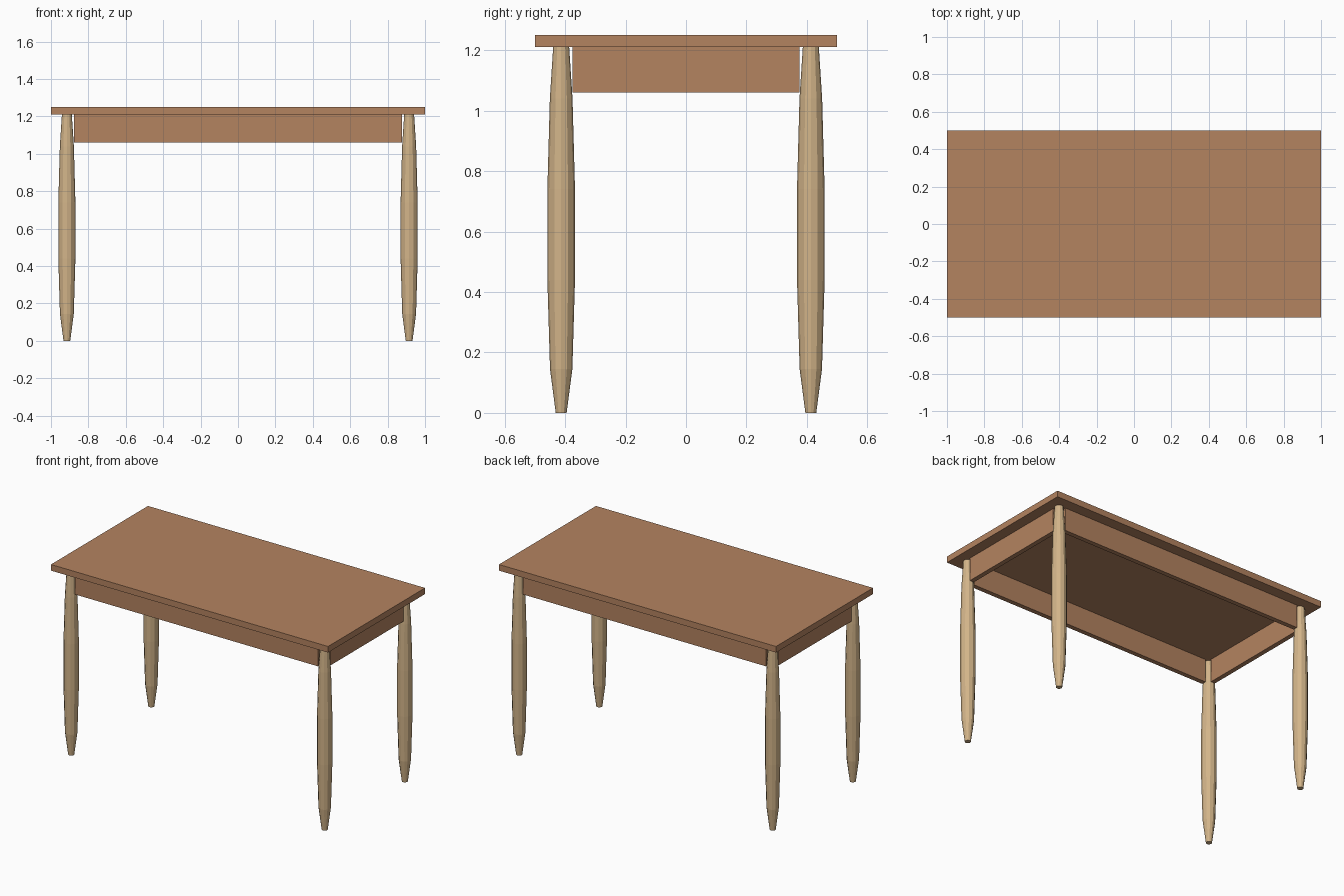
import bpy, bmesh, math

if "Cube" in bpy.data.objects:
    bpy.data.objects.remove(bpy.data.objects["Cube"])


def material(name, rgb):
    m = bpy.data.materials.new(name)
    m.diffuse_color = (*rgb, 1.0)
    m.use_nodes = True
    m.node_tree.nodes["Principled BSDF"].inputs["Base Color"].default_value = m.diffuse_color
    return m


BROWN = material("brown wood", (0.456, 0.227, 0.117))
TAN = material("tan wood", (0.645, 0.456, 0.25))


def add_object(name, bm, mat):
    bmesh.ops.recalc_face_normals(bm, faces=bm.faces[:])
    me = bpy.data.meshes.new(name)
    bm.to_mesh(me)
    bm.free()
    me.materials.append(mat)
    ob = bpy.data.objects.new(name, me)
    bpy.context.collection.objects.link(ob)
    return ob


def box(name, centre, size, mat):
    bm = bmesh.new()
    bmesh.ops.create_cube(bm, size=1)
    bmesh.ops.scale(bm, vec=size, verts=bm.verts[:])
    ob = add_object(name, bm, mat)
    ob.location = centre
    return ob


def lathe(name, profile, sides, mat):
    bm = bmesh.new()
    rings = [[bm.verts.new((r * math.cos(2 * math.pi * i / sides),
                            r * math.sin(2 * math.pi * i / sides), z))
              for i in range(sides)] for r, z in profile]
    for a, b in zip(rings, rings[1:]):
        for i in range(sides):
            j = (i + 1) % sides
            bm.faces.new((a[i], a[j], b[j], b[i]))
    bm.faces.new(rings[0])
    bm.faces.new(rings[-1])
    return add_object(name, bm, mat)


LEG_X, LEG_Y = 0.915, 0.413

# table top
box("table_top", (0, 0, 1.23), (2.0, 1.0, 0.04), BROWN)

# apron boards between the legs
for s, front, side in ((-1, "front", "left"), (1, "back", "right")):
    box(front + "_apron", (0, s * LEG_Y, 1.135), (1.755, 0.03, 0.15), BROWN)
    box(side + "_apron", (s * LEG_X, 0, 1.135), (0.03, 0.752, 0.15), BROWN)

# turned, bulging legs
PROFILE = [(0.018, 0), (0.037, 0.145), (0.0457, 0.44), (0.0457, 0.74),
           (0.0375, 1.04), (0.0265, 1.21)]
for sy, fb in ((-1, "front"), (1, "back")):
    for sx, lr in ((-1, "left"), (1, "right")):
        leg = lathe(f"{fb}_{lr}_leg", PROFILE, 12, TAN)
        leg.location = (sx * LEG_X, sy * LEG_Y, 0)
